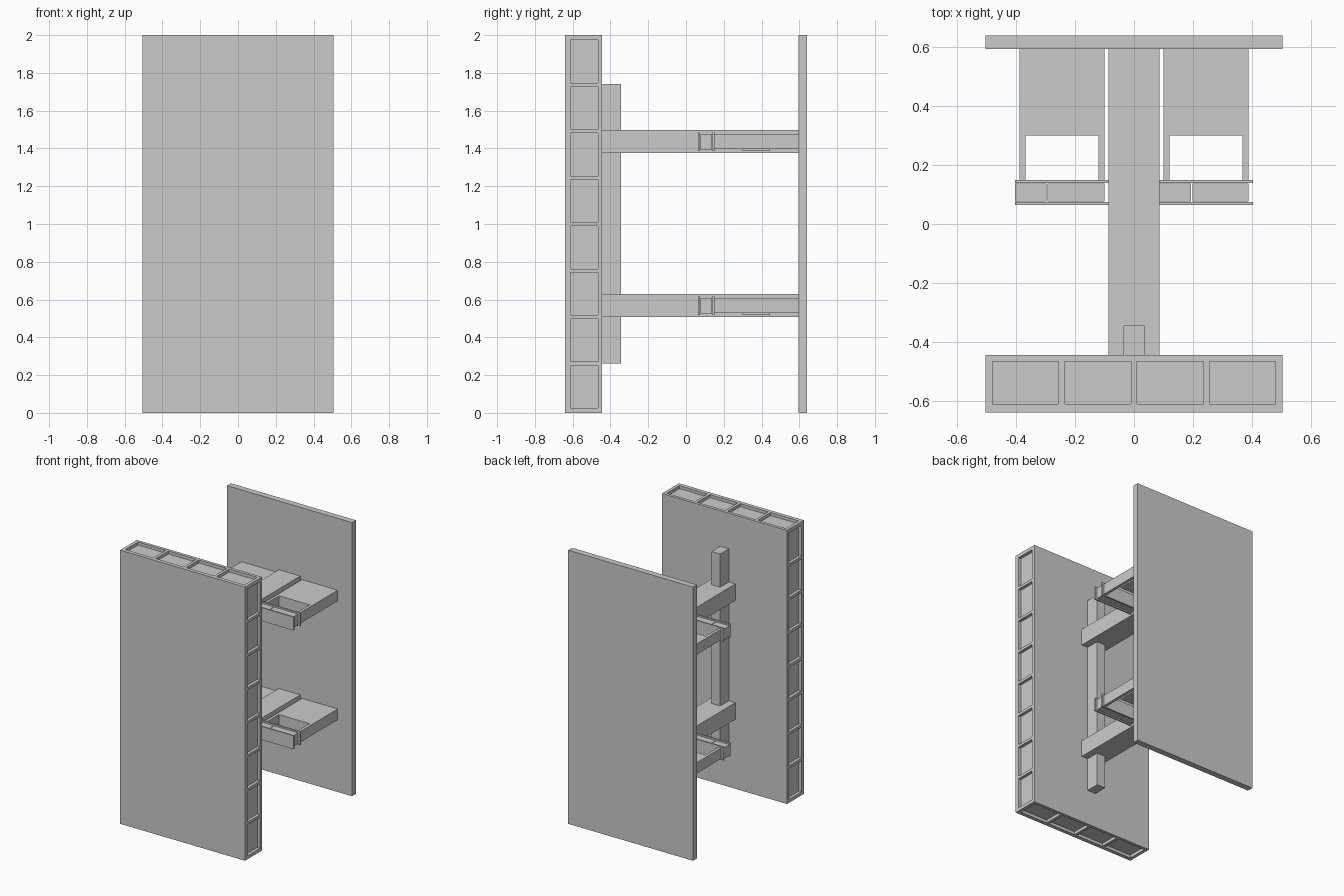
import bpy, bmesh
from mathutils import Matrix, Vector

if "Cube" in bpy.data.objects:
    bpy.data.objects.remove(bpy.data.objects["Cube"])


def boxes(name, specs):
    """One object made of boxes given as (x0, x1, y0, y1, z0, z1)."""
    bm = bmesh.new()
    for x0, x1, y0, y1, z0, z1 in specs:
        m = (Matrix.Translation(((x0 + x1) / 2, (y0 + y1) / 2, (z0 + z1) / 2))
             @ Matrix.Diagonal((x1 - x0, y1 - y0, z1 - z0, 1)))
        bmesh.ops.create_cube(bm, size=1, matrix=m)
    me = bpy.data.meshes.new(name)
    bm.to_mesh(me)
    bm.free()
    ob = bpy.data.objects.new(name, me)
    bpy.context.collection.objects.link(ob)
    return ob


W = 0.505            # half width of both panels
F0, F1 = -0.64, -0.445
DEPTH = 0.022        # pocket depth
P0, P1 = -0.612, -0.467

# Thick front panel with pockets around all four edges
panel = boxes("front_panel", [(-W, W, F0, F1, 0, 2)])
cuts = []
for i in range(8):
    z = 0.025 + i * 0.246
    cuts.append((W - DEPTH, W + 0.05, P0, P1, z, z + 0.226))
    cuts.append((-W - 0.05, -W + DEPTH, P0, P1, z, z + 0.226))
for i in range(4):
    x = -0.481 + i * 0.2457
    cuts.append((x, x + 0.225, P0, P1, 2 - DEPTH, 2.05))
    cuts.append((x, x + 0.225, P0, P1, -0.05, DEPTH))
cutter = boxes("pocket_cutter", cuts)
cutter.hide_render = True
cutter.hide_set(True)
mod = panel.modifiers.new("pockets", 'BOOLEAN')
mod.operation = 'DIFFERENCE'
mod.solver = 'EXACT'
mod.object = cutter

# Thin back panel and upright post
boxes("back_panel", [(-W, W, 0.595, 0.64, 0, 2)])
boxes("upright_post", [(-0.035, 0.035, F1, -0.345, 0.262, 1.74)])

for level, base in (("lower", 0.507), ("upper", 1.375)):
    # Horizontal beam joining the panels
    boxes(level + "_beam", [(-0.087, 0.087, F1, 0.595, base, base + 0.122)])
    a0, a1 = base + 0.021, base + 0.1
    for side, ox in (("left", -0.49), ("right", 0.0)):
        tag = level + "_" + side
        # Fork: two arms with a filled rear half
        boxes(tag + "_fork", [
            (ox + 0.10, ox + 0.121, 0.15, 0.595, a0, a1),
            (ox + 0.369, ox + 0.39, 0.15, 0.595, a0, a1),
            (ox + 0.121, ox + 0.369, 0.445, 0.595, a0, a1)])
        # Insert block hanging slightly below the fork
        boxes(tag + "_insert", [(ox + 0.121, ox + 0.369, 0.30, 0.445, a0 - 0.01, a1)])
        # Slider bar: two overhanging plates around two blocks
        boxes(tag + "_slider_plates", [
            (ox + 0.085, ox + 0.404, 0.064, 0.075, base + 0.012, base + 0.11),
            (ox + 0.085, ox + 0.404, 0.139, 0.15, base + 0.012, base + 0.11)])
        s = 0.192 if side == "left" else 0.194
        boxes(tag + "_slider_blocks", [
            (ox + 0.085, ox + s, 0.077, 0.137, base + 0.02, base + 0.1),
            (ox + s + 0.004, ox + 0.389, 0.077, 0.137, base + 0.02, base + 0.1)])
